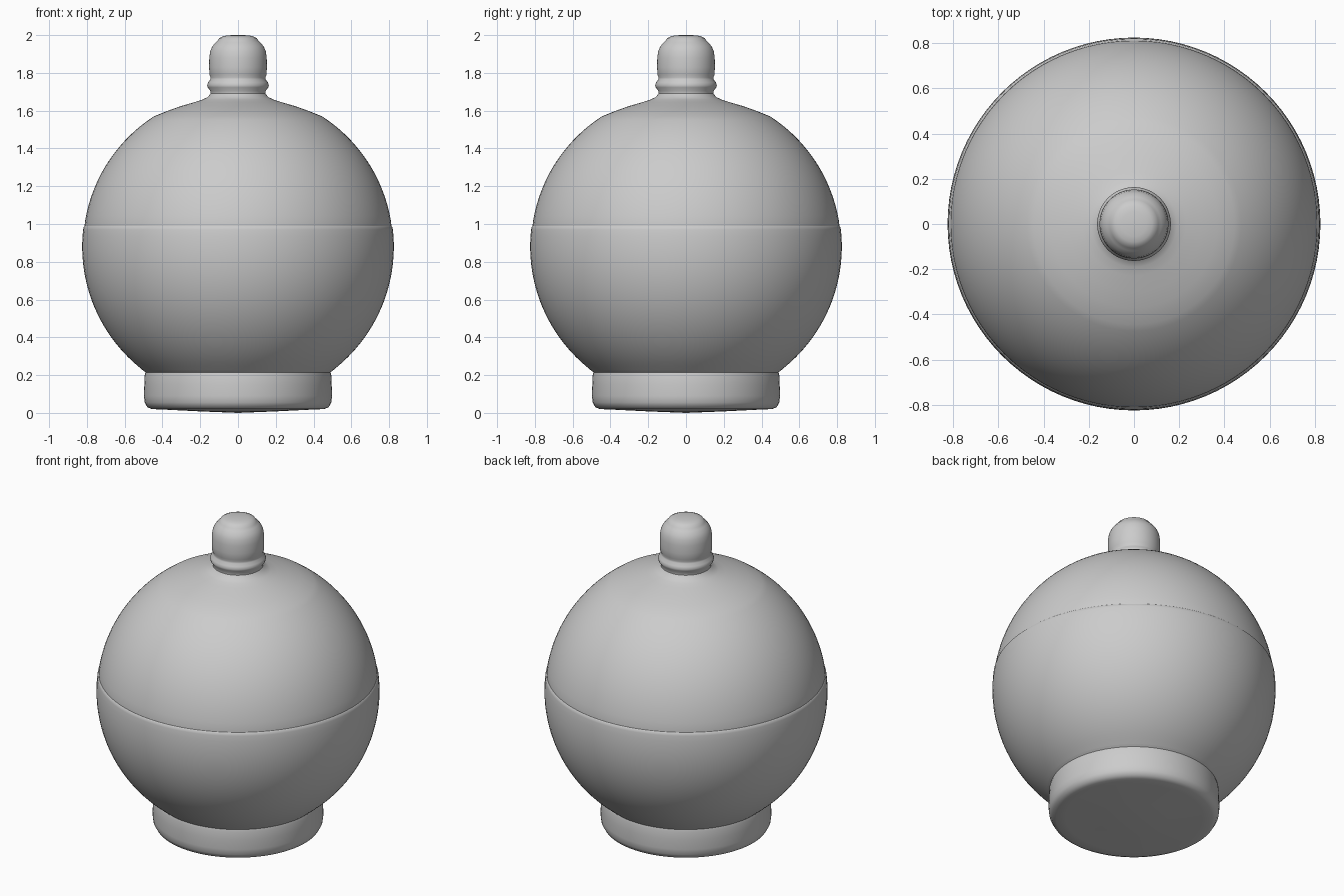
import bpy, bmesh, math

if "Cube" in bpy.data.objects:
    bpy.data.objects.remove(bpy.data.objects["Cube"])

SEGMENTS = 96
BALL_R, BALL_Z = 0.825, 0.88


def lathe(name, profile, angle=40):
    """Spin an (r, z) profile, listed bottom to top, around the z axis."""
    bm = bmesh.new()
    verts = [bm.verts.new((r, 0, z)) for r, z in profile]
    edges = [bm.edges.new(pair) for pair in zip(verts, verts[1:])]
    bmesh.ops.spin(bm, geom=verts + edges, cent=(0, 0, 0), axis=(0, 0, 1),
                   angle=math.tau, steps=SEGMENTS)
    bmesh.ops.remove_doubles(bm, verts=bm.verts, dist=1e-5)
    bmesh.ops.recalc_face_normals(bm, faces=bm.faces)
    # open shells: make sure the normals point away from the axis
    if sum(f.normal.dot(f.calc_center_median() - f.calc_center_median().project((0, 0, 1)))
           for f in bm.faces) < 0:
        bmesh.ops.reverse_faces(bm, faces=bm.faces)
    mesh = bpy.data.meshes.new(name)
    bm.to_mesh(mesh)
    bm.free()
    obj = bpy.data.objects.new(name, mesh)
    bpy.context.collection.objects.link(obj)
    bpy.ops.object.select_all(action='DESELECT')
    obj.select_set(True)
    bpy.context.view_layer.objects.active = obj
    bpy.ops.object.shade_smooth_by_angle(angle=math.radians(angle))
    return obj


def ball(z0, z1, steps, shrink=0.0):
    """Arc of the round body between two heights."""
    r = BALL_R - shrink
    a0, a1 = (math.asin((z - BALL_Z) / r) for z in (z0, z1))
    angles = [a0 + (a1 - a0) * i / steps for i in range(steps + 1)]
    return [(r * math.cos(a), BALL_Z + r * math.sin(a)) for a in angles]


# Foot with a slightly bulging underside and rounded lower edge
lathe("foot", [(0, 0.005), (0.2, 0.008), (0.4, 0.018), (0.455, 0.02), (0.48, 0.03),
               (0.494, 0.055), (0.498, 0.09), (0.496, 0.15), (0.494, 0.2),
               (0.49, 0.215), (0.503, 0.225)])

# Lower half of the round body, ending in a faint rim
lower = ball(0.225, 0.97, 24)
lower[0] = (0.503, 0.225)
lathe("lower_body", lower + [(0.817, 0.985), (0.812, 0.99)])

# Upper half, flaring gently into the neck
lathe("upper_body", [(0.812, 0.99)] + ball(1.01, 1.57, 20, 0.004)
      + [(0.37, 1.6), (0.3, 1.625), (0.23, 1.645), (0.19, 1.658),
         (0.16, 1.672), (0.146, 1.69)])

# Knob with a collar ring and a domed top
lathe("knob", [(0.146, 1.69), (0.147, 1.705), (0.16, 1.723), (0.163, 1.735),
               (0.158, 1.75), (0.147, 1.765), (0.145, 1.775), (0.151, 1.79),
               (0.153, 1.83), (0.152, 1.88), (0.147, 1.915), (0.136, 1.94),
               (0.12, 1.96), (0.107, 1.972), (0.1, 1.984), (0.08, 1.993),
               (0.055, 1.999), (0, 2.0)])

# Rest the model exactly on the ground
for obj in bpy.data.objects:
    for v in obj.data.vertices:
        if v.co.z < 0.006:
            v.co.z = 0
